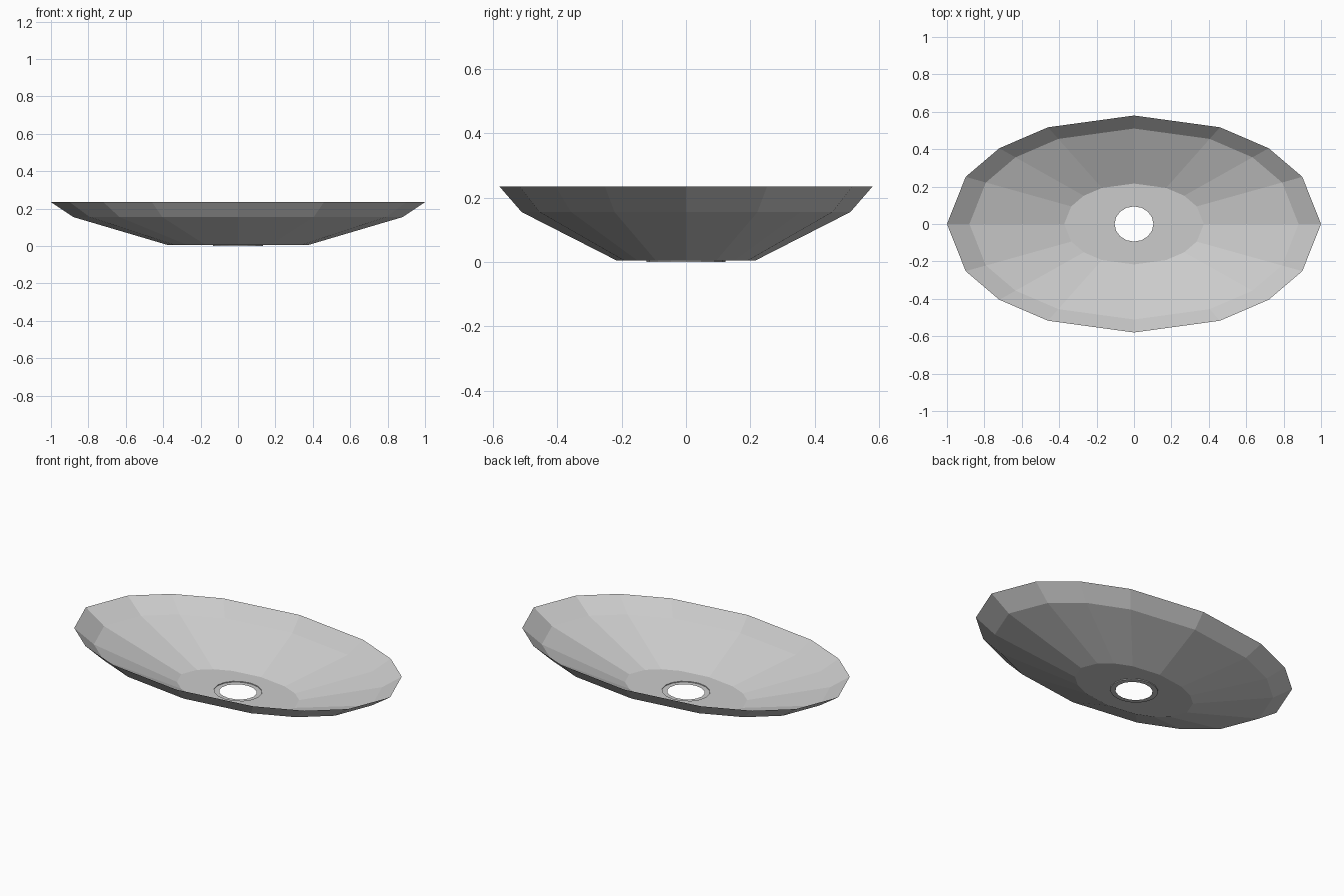
import bpy, bmesh, math

if "Cube" in bpy.data.objects:
    bpy.data.objects.remove(bpy.data.objects["Cube"])

# Quarter outline of the faceted oval, mirrored into 16 corners
quarter = [(1.0, 0.0), (0.9, 0.252), (0.72, 0.405), (0.46, 0.517), (0.0, 0.58)]
half = quarter + [(-x, y) for x, y in reversed(quarter[:-1])]
outline = half + [(x, -y) for x, y in reversed(half[1:-1])]


def oval(scale, z):
    return [(x * scale, y * scale, z) for x, y in outline]


def ring(rx, ry, z):
    n = len(outline)
    return [(rx * math.cos(2 * math.pi * i / n), ry * math.sin(2 * math.pi * i / n), z)
            for i in range(n)]


def loft(name, loops):
    bm = bmesh.new()
    rows = [[bm.verts.new(p) for p in loop] for loop in loops]
    for a, b in zip(rows, rows[1:]):
        for i in range(len(a)):
            j = (i + 1) % len(a)
            bm.faces.new((a[i], a[j], b[j], b[i]))
    bm.normal_update()
    mesh = bpy.data.meshes.new(name)
    bm.to_mesh(mesh)
    bm.free()
    obj = bpy.data.objects.new(name, mesh)
    bpy.context.collection.objects.link(obj)
    return obj


# Thin open dish: rim, shoulder, flat floor with a central opening
loft("basin", [oval(1.0, 0.235), oval(0.88, 0.155), oval(0.373, 0.005),
               ring(0.134, 0.122, 0.005)])

# Slightly recessed flat collar around the drain hole
loft("drain_collar", [ring(0.134, 0.122, 0.005), ring(0.134, 0.122, 0.0),
                      ring(0.104, 0.094, 0.0)])
